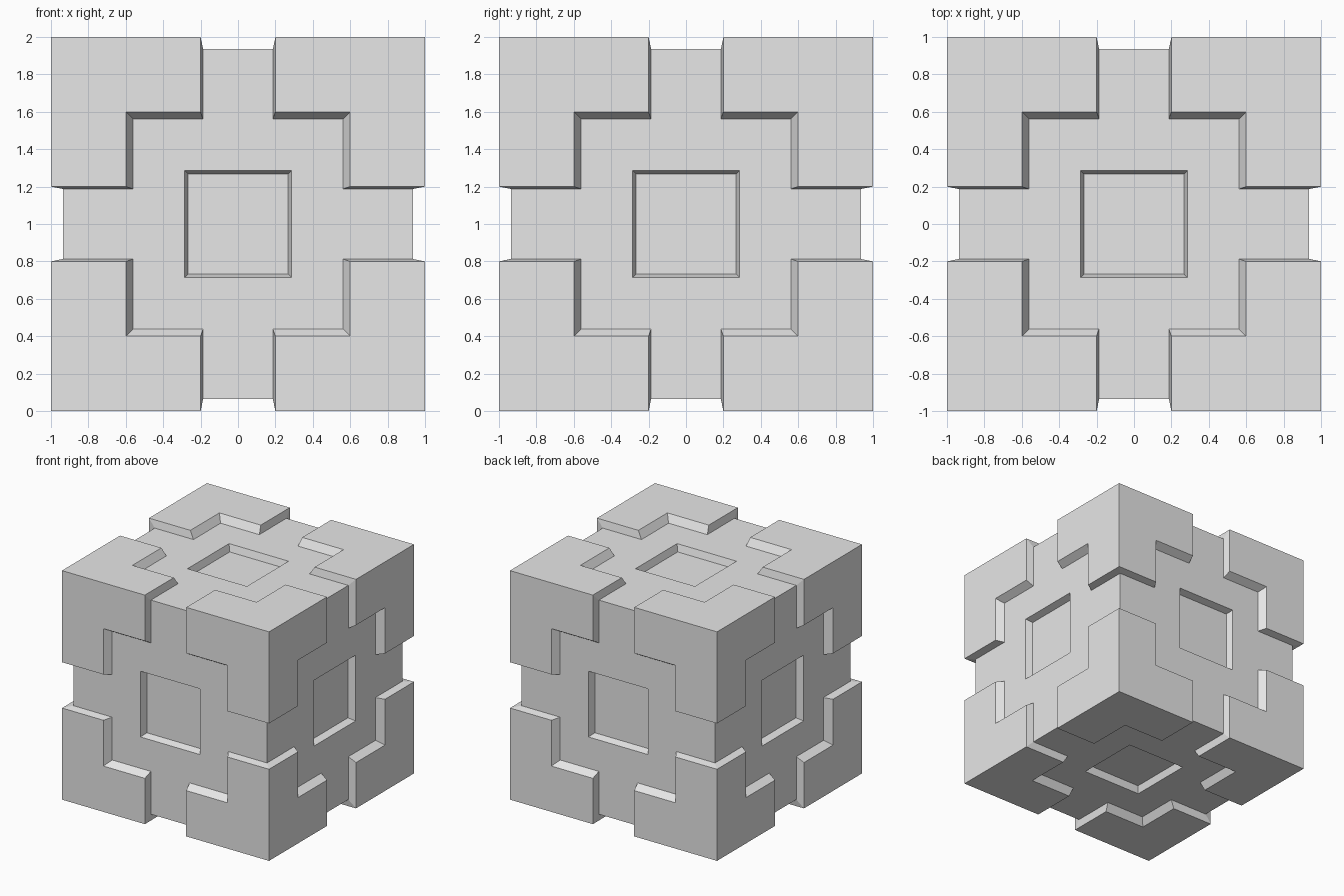
import bpy
import bmesh
from mathutils import Vector

cube = bpy.data.objects.get("Cube")
if cube:
    bpy.data.objects.remove(cube, do_unlink=True)

CHANNEL, RECESS, CORNER = 0.2, 0.307, 0.6   # half widths on each side
SHRINK = 0.935                              # each step down scales towards the centre


def in_plane(face):
    """Distances of a face centre from the two axes of its side, smallest first."""
    return sorted(abs(c) for c in face.calc_center_median())[:2]


def sink(bm, faces):
    """Extrude faces inward, scaling towards the centre of the block."""
    result = bmesh.ops.extrude_face_region(bm, geom=faces)["geom"]
    verts = [g for g in result if isinstance(g, bmesh.types.BMVert)]
    bmesh.ops.scale(bm, vec=Vector((SHRINK,) * 3), verts=verts)
    stale = [f for f in faces if f.is_valid]
    if stale:
        bmesh.ops.delete(bm, geom=stale, context="FACES")
    return [g for g in result if isinstance(g, bmesh.types.BMFace)]


# Block scored along the outlines of the corner guards and recesses
bm = bmesh.new()
bmesh.ops.create_cube(bm, size=2)
for axis in range(3):
    normal = Vector((0, 0, 0))
    normal[axis] = 1
    for cut in (CHANNEL, RECESS, CORNER):
        for side in (-1, 1):
            bmesh.ops.bisect_plane(bm, geom=bm.verts[:] + bm.edges[:] + bm.faces[:],
                                   plane_co=normal * cut * side, plane_no=normal)

# Panels and channels sink between the corner guards
low = []
for face in bm.faces:
    near, far = in_plane(face)
    if far < CORNER or near < CHANNEL:
        low.append(face)
low = sink(bm, low)

# Square recess in the middle of each panel
sink(bm, [f for f in low if in_plane(f)[1] < RECESS * SHRINK])

bmesh.ops.recalc_face_normals(bm, faces=bm.faces[:])
bmesh.ops.translate(bm, vec=(0, 0, 1), verts=bm.verts[:])
mesh = bpy.data.meshes.new("panelled_block")
bm.to_mesh(mesh)
bm.free()

# Plain grey finish
grey = bpy.data.materials.new("light_grey")
grey.use_nodes = True
colour = (0.8, 0.8, 0.8, 1)
grey.diffuse_color = colour
grey.node_tree.nodes["Principled BSDF"].inputs["Base Color"].default_value = colour
mesh.materials.append(grey)

block = bpy.data.objects.new("panelled_block", mesh)
bpy.context.collection.objects.link(block)
